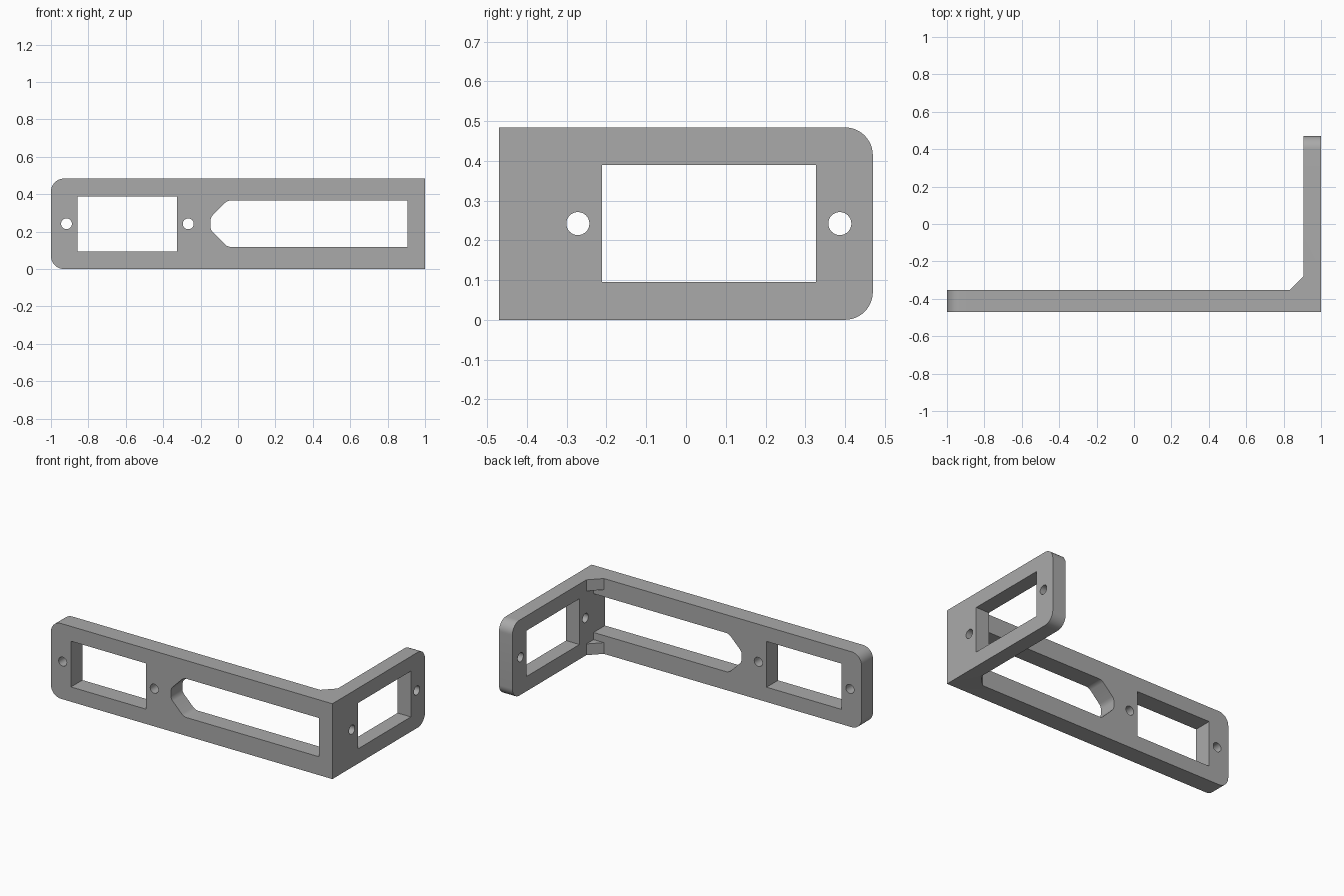
import bpy, bmesh, math
from mathutils import Matrix, Vector

cube = bpy.data.objects.get("Cube")
if cube:
    bpy.data.objects.remove(cube, do_unlink=True)

HEIGHT = 0.484
MID = HEIGHT / 2
FRONT, INNER_Y, BACK = -0.47, -0.354, 0.47   # front plate faces and side plate end
INNER_X = 0.905                              # inner face of the side plate

grey = bpy.data.materials.new("neutral grey")
grey.use_nodes = True
colour = (0.4, 0.4, 0.4, 1)
grey.diffuse_color = colour
grey.node_tree.nodes["Principled BSDF"].inputs["Base Color"].default_value = colour


def prism(name, points, direction):
    """Extrude a closed outline of 3D points along a direction."""
    bm = bmesh.new()
    face = bm.faces.new([bm.verts.new(p) for p in points])
    top = bmesh.ops.extrude_face_region(bm, geom=[face])["geom"]
    moved = [v for v in top if isinstance(v, bmesh.types.BMVert)]
    bmesh.ops.translate(bm, verts=moved, vec=direction)
    bmesh.ops.recalc_face_normals(bm, faces=bm.faces[:])
    return finish(name, bm)


def finish(name, bm):
    mesh = bpy.data.meshes.new(name)
    bm.to_mesh(mesh)
    bm.free()
    obj = bpy.data.objects.new(name, mesh)
    mesh.materials.append(grey)
    bpy.context.collection.objects.link(obj)
    return obj


def box(name, low, high):
    x, y, z = low
    X, Y, Z = high
    return prism(name, [(x, y, z), (X, y, z), (X, Y, z), (x, Y, z)], (0, 0, Z - z))


def hole(name, centre, axis):
    """Round screw hole cutter along an axis."""
    bm = bmesh.new()
    turn = Vector((0, 0, 1)).rotation_difference(Vector(axis)).to_matrix().to_4x4()
    bmesh.ops.create_cone(bm, cap_ends=True, segments=32, radius1=0.029, radius2=0.029,
                          depth=0.3, matrix=Matrix.Translation(centre) @ turn)
    return finish(name, bm)


def bevel_edges(obj, test, size, segments):
    """Round the edges whose two ends both pass the test."""
    bm = bmesh.new()
    bm.from_mesh(obj.data)
    edges = [e for e in bm.edges if test(e.verts[0].co, e.verts[1].co)]
    bmesh.ops.bevel(bm, geom=edges, offset=size, offset_type='OFFSET', segments=segments,
                    profile=0.5, affect='EDGES')
    bm.to_mesh(obj.data)
    bm.free()


# L-shaped body with a small diagonal gusset in the inner corner
outline = [(-1, FRONT), (1, FRONT), (1, BACK), (INNER_X, BACK),
           (INNER_X, -0.28), (0.832, INNER_Y), (-1, INNER_Y)]
bracket = prism("corner_bracket", [(x, y, 0) for x, y in outline], (0, 0, HEIGHT))


def plate_end(a, b):
    level = abs(a.z - b.z) < 0.001
    return level and (max(a.x, b.x) < -0.99 or min(a.y, b.y) > BACK - 0.01)


bevel_edges(bracket, plate_end, 0.07, 12)

# Pointed slot in the front plate, softened at its four left corners
low, high, tip, shoulder = 0.118, 0.367, -0.148, -0.056
slope = shoulder - tip
slot_outline = [(INNER_X, low), (INNER_X, high), (shoulder, high),
                (tip, high - slope), (tip, low + slope), (shoulder, low)]
slot = prism("slot_cutter", [(x, FRONT - 0.1, z) for x, z in slot_outline],
             (0, INNER_Y - FRONT + 0.2, 0))
bevel_edges(slot, lambda a, b: abs(a.y - b.y) > 0.1 and a.x < 0.5, 0.045 * math.tan(math.pi / 8), 6)

# Openings, screw holes and the clearance in the middle of the gusset
cutters = [
    slot,
    box("front_window_cutter", (-0.858, -0.6, 0.095), (-0.325, -0.2, 0.389)),
    box("side_window_cutter", (0.8, -0.211, 0.095), (1.1, 0.327, 0.389)),
    box("gusset_cutter", (0.75, INNER_Y, 0.072), (INNER_X, -0.22, HEIGHT - 0.072)),
]
cutters += [hole("front_hole_cutter", (x, -0.41, MID), (0, 1, 0)) for x in (-0.917, -0.266)]
cutters += [hole("side_hole_cutter", (0.95, y, MID), (1, 0, 0)) for y in (-0.272, 0.387)]

for cutter in cutters:
    cutter.hide_render = True
    cut = bracket.modifiers.new(cutter.name, 'BOOLEAN')
    cut.operation = 'DIFFERENCE'
    cut.solver = 'EXACT'
    cut.object = cutter

# Bake the cuts and drop the cutters
bpy.context.view_layer.update()
graph = bpy.context.evaluated_depsgraph_get()
baked = bpy.data.meshes.new_from_object(bracket.evaluated_get(graph))
bracket.modifiers.clear()
bracket.data = baked
baked.materials.clear()
baked.materials.append(grey)
for face in baked.polygons:
    face.material_index = 0
for cutter in cutters:
    bpy.data.objects.remove(cutter, do_unlink=True)

bpy.ops.object.select_all(action='DESELECT')
bracket.select_set(True)
bpy.context.view_layer.objects.active = bracket
bpy.ops.object.shade_smooth_by_angle(angle=math.radians(30))
